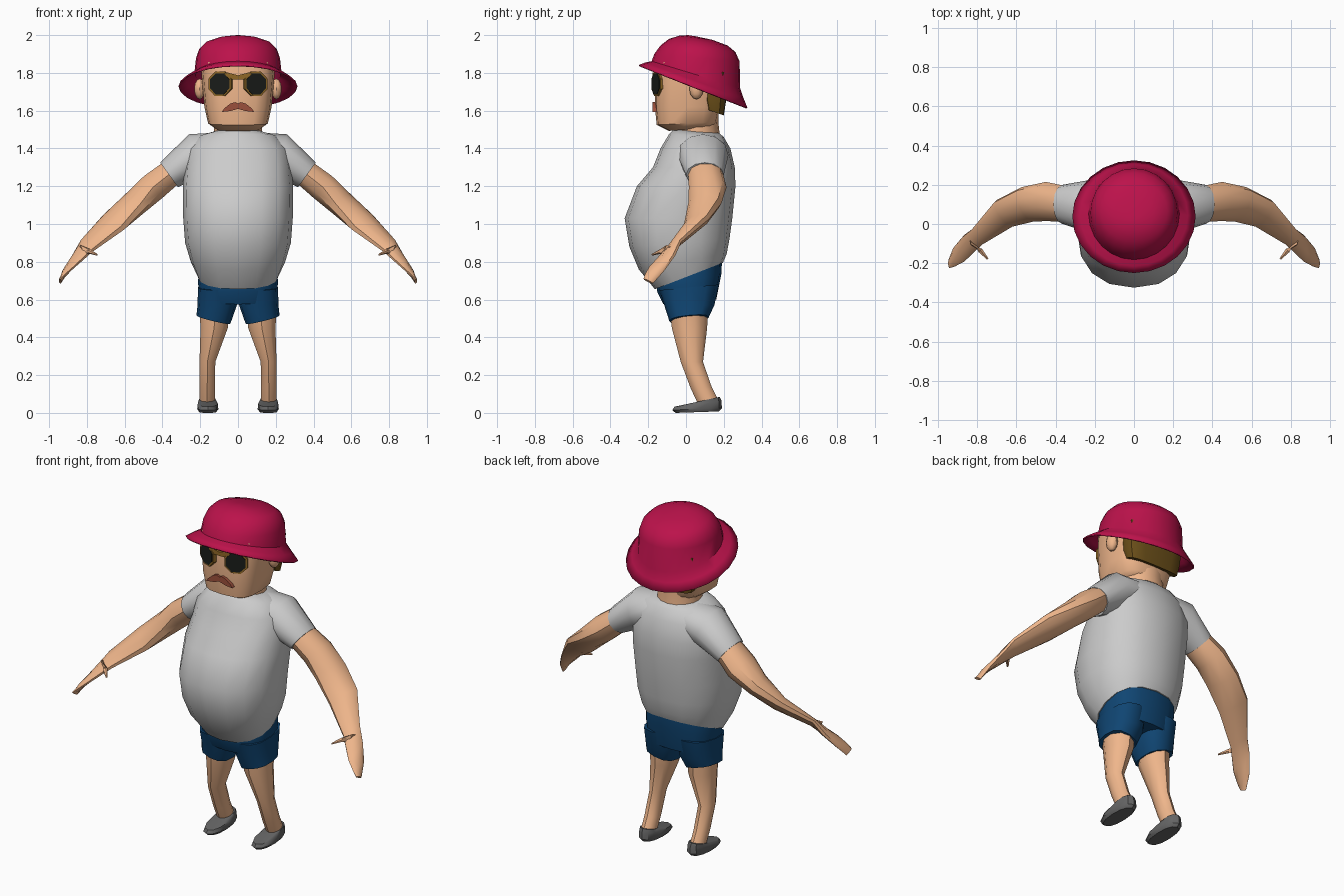
import bpy, bmesh, math
from mathutils import Vector

if "Cube" in bpy.data.objects:
    bpy.data.objects.remove(bpy.data.objects["Cube"])


def material(name, rgb):
    m = bpy.data.materials.new(name)
    m.diffuse_color = (*rgb, 1)
    m.use_nodes = True
    m.node_tree.nodes["Principled BSDF"].inputs["Base Color"].default_value = m.diffuse_color
    return m


SKIN = material("skin", (.87, .47, .26))
RED = material("crimson", (.5, .006, .07))
BLUE = material("navy", (.005, .06, .17))
HAIR = material("hair", (.15, .08, .01))
BROWN = material("moustache", (.33, .08, .045))
GOLD = material("frame", (.28, .14, .02))
BLACK = material("lens", (.01, .012, .01))
DARK = material("shoe", (.13, .13, .13))


def finish(name, bm, mat=None, mirror=False, angle=40):
    bmesh.ops.recalc_face_normals(bm, faces=bm.faces)
    me = bpy.data.meshes.new(name)
    bm.to_mesh(me)
    bm.free()
    ob = bpy.data.objects.new(name, me)
    bpy.context.collection.objects.link(ob)
    if mat:
        me.materials.append(mat)
    if mirror:
        ob.modifiers.new("mirror", "MIRROR").use_mirror_merge = False
    bpy.ops.object.select_all(action="DESELECT")
    ob.select_set(True)
    bpy.context.view_layer.objects.active = ob
    bpy.ops.object.shade_smooth_by_angle(angle=math.radians(angle))
    return ob


def loft(name, rings, mat=None, n=16, power=2, mirror=False, caps=True):
    """Skin superellipse rings given as (centre, half axis u, half axis v)."""
    bm = bmesh.new()
    loops = []
    for c, u, v in rings:
        loop = []
        for i in range(n):
            a = 2 * math.pi * (i + .5) / n if n < 12 else 2 * math.pi * i / n
            s, t = [math.copysign(abs(f) ** (2 / power), f) for f in (math.cos(a), math.sin(a))]
            loop.append(bm.verts.new(Vector(c) + s * Vector(u) + t * Vector(v)))
        loops.append(loop)
    for a, b in zip(loops, loops[1:]):
        for i in range(n):
            j = (i + 1) % n
            bm.faces.new((a[i], a[j], b[j], b[i]))
    if caps:
        bm.faces.new(loops[0])
        bm.faces.new(loops[-1])
    return finish(name, bm, mat, mirror)


def slab(zf, zb, hw, yf, yb, cx=0, tilt=0):
    """Ring running from front (yf, zf) to back (yb, zb), half width hw."""
    return ((cx, (yf + yb) / 2, (zf + zb) / 2), (hw, 0, tilt), (0, (yb - yf) / 2, (zb - zf) / 2))


# Shirt body with big belly
loft("shirt_body", [slab(*r) for r in (
    (.655, .795, .215, -.165, .195), (.76, .84, .25, -.25, .215), (.88, .92, .28, -.30, .23),
    (1.03, 1.03, .29, -.325, .245), (1.2, 1.2, .292, -.26, .262), (1.3, 1.3, .285, -.175, .258),
    (1.4, 1.4, .265, -.135, .235), (1.475, 1.46, .205, -.09, .2), (1.5, 1.48, .12, -.065, .178))],
    power=2.3)

# Sleeves
loft("sleeve", [((.1, .08, 1.39), (0, 0, .095), (0, .13, 0)),
                ((.225, .09, 1.365), (.035, 0, .11), (0, .135, 0)),
                ((.365, .1, 1.26), (.047, 0, .065), (0, .1, 0))], n=12, mirror=True)

# Arms and flat mitten hands
loft("arm", [((.33, .1, 1.29), (.042, 0, .058), (0, .09, 0)),
             ((.45, .115, 1.195), (.05, 0, .062), (0, .1, 0)),
             ((.545, .1, 1.11), (.045, 0, .05), (.03, .088, 0)),
             ((.66, .055, 1.008), (.037, 0, .04), (.04, .068, .02)),
             ((.80, -.065, .885), (.02, 0, .024), (.025, .04, .02)),
             ((.868, -.125, .805), (.017, 0, .012), (0, .068, .028)),
             ((.915, -.165, .745), (.014, 0, .009), (0, .052, .01)),
             ((.942, -.2, .697), (.007, 0, .005), (0, .025, -.012))], SKIN, n=10, mirror=True)
loft("thumb", [((.83, -.09, .862), (0, .02, -.02), (.008, .008, .018)),
               ((.785, -.135, .855), (.01, -.01, 0), (0, 0, .013)),
               ((.747, -.178, .838), (.004, -.004, 0), (0, 0, .005))], SKIN, n=6, mirror=True)

# Shorts
loft("shorts_hips", [slab(*r) for r in (
    (.67, .80, .208, -.155, .19), (.64, .74, .212, -.152, .188), (.575, .60, .2, -.12, .16))],
    BLUE, power=2.5)
loft("shorts_leg", [slab(*r) for r in (
    (.65, .68, .105, -.14, .175, .107), (.57, .57, .104, -.115, .15, .11),
    (.485, .505, .09, -.088, .12, .13, .022))], BLUE, n=12, power=2.5, mirror=True)

# Legs and shoes
loft("leg", [slab(*r) for r in (
    (.53, .53, .083, -.084, .115, .124), (.45, .45, .076, -.075, .112, .126),
    (.27, .27, .044, -.028, .09, .162), (.13, .14, .043, .025, .135, .163),
    (.055, .075, .042, .06, .168, .163))], SKIN, n=10, mirror=True)
loft("shoe", [slab(*r) for r in (
    (.0, .008, .045, -.055, .175, .16), (.015, .025, .056, -.073, .19, .16),
    (.033, .065, .053, -.06, .188, .16), (.052, .085, .046, .03, .178, .162))],
    DARK, n=12, power=2.3, mirror=True)

# Head, neck, hair and ears
loft("neck", [slab(*r) for r in ((1.44, 1.42, .13, -.06, .185), (1.53, 1.53, .125, -.06, .172),
                                 (1.65, 1.65, .13, -.04, .175))], SKIN)
loft("head", [slab(*r) for r in (
    (1.493, 1.51, .115, -.09, .14), (1.525, 1.54, .158, -.155, .165), (1.62, 1.62, .178, -.165, .18),
    (1.75, 1.75, .19, -.165, .2), (1.86, 1.84, .198, -.155, .22))], SKIN, power=3)
loft("hair", [slab(*r) for r in ((1.61, 1.575, .165, .1, .2), (1.65, 1.65, .18, .085, .212),
                                 (1.82, 1.8, .19, .075, .235))], HAIR, power=3)
bm = bmesh.new()
bmesh.ops.create_uvsphere(bm, u_segments=10, v_segments=6, radius=1)
bmesh.ops.scale(bm, vec=(.03, .037, .055), verts=bm.verts)
bmesh.ops.translate(bm, vec=(.203, .055, 1.715), verts=bm.verts)
finish("ear", bm, SKIN, mirror=True)

# Bucket hat, tilted backwards
hat = loft("bucket_hat", [slab(*r) for r in (
    (1.842, 1.615, .315, -.25, .325), (1.855, 1.665, .275, -.215, .305),
    (1.862, 1.72, .232, -.182, .286), (1.90, 1.86, .222, -.168, .284), (1.945, 1.91, .205, -.135, .262),
    (1.98, 1.945, .17, -.09, .22), (1.997, 1.975, .1, -.035, .14), (2.0, 1.994, .02, .01, .05))],
    RED, n=24, caps=False)
bm = bmesh.new()
bm.from_mesh(hat.data)
bmesh.ops.contextual_create(bm, geom=[e for e in bm.edges if e.is_boundary and e.verts[0].co.z > 1.98])
bm.to_mesh(hat.data)
bm.free()
solid = hat.modifiers.new("thickness", "SOLIDIFY")
solid.thickness = .008
solid.offset = -1


# Sunglasses: octagonal lenses turned around the face, with rims and a bridge
def disc(name, r, depth, y, mat):
    turn = math.radians(22)
    c = Vector((.092, y, 1.742))
    x, out = Vector((math.cos(turn), math.sin(turn), 0)), Vector((math.sin(turn), -math.cos(turn), 0))
    up = Vector((0, 0, 1))
    loft(name, [(c - out * depth, x * r, up * r), (c + out * depth, x * r, up * r)],
         mat, n=8, mirror=True)


disc("glasses_rim", .07, .014, -.146, GOLD)
disc("glasses_lens", .06, .014, -.150, BLACK)


def plate(name, pts, y0, y1, mat):
    """Extrude a right-half outline in x/z, mirrored across the middle."""
    bm = bmesh.new()
    f = bm.faces.new([bm.verts.new((x, y0, z)) for x, z in pts])
    new = bmesh.ops.extrude_face_region(bm, geom=[f])["geom"]
    bmesh.ops.translate(bm, vec=(0, y1 - y0, 0),
                        verts=[v for v in new if isinstance(v, bmesh.types.BMVert)])
    return finish(name, bm, mat, mirror=True)


plate("glasses_bridge", [(0, 1.765), (.04, 1.765), (.07, 1.79), (.06, 1.803), (0, 1.787)],
      -.13, -.178, GOLD)

# Moustache
plate("moustache", [(0, 1.61), (.04, 1.598), (.085, 1.593), (.075, 1.61), (.04, 1.638), (.015, 1.645), (0, 1.638)],
      -.14, -.178, BROWN)
